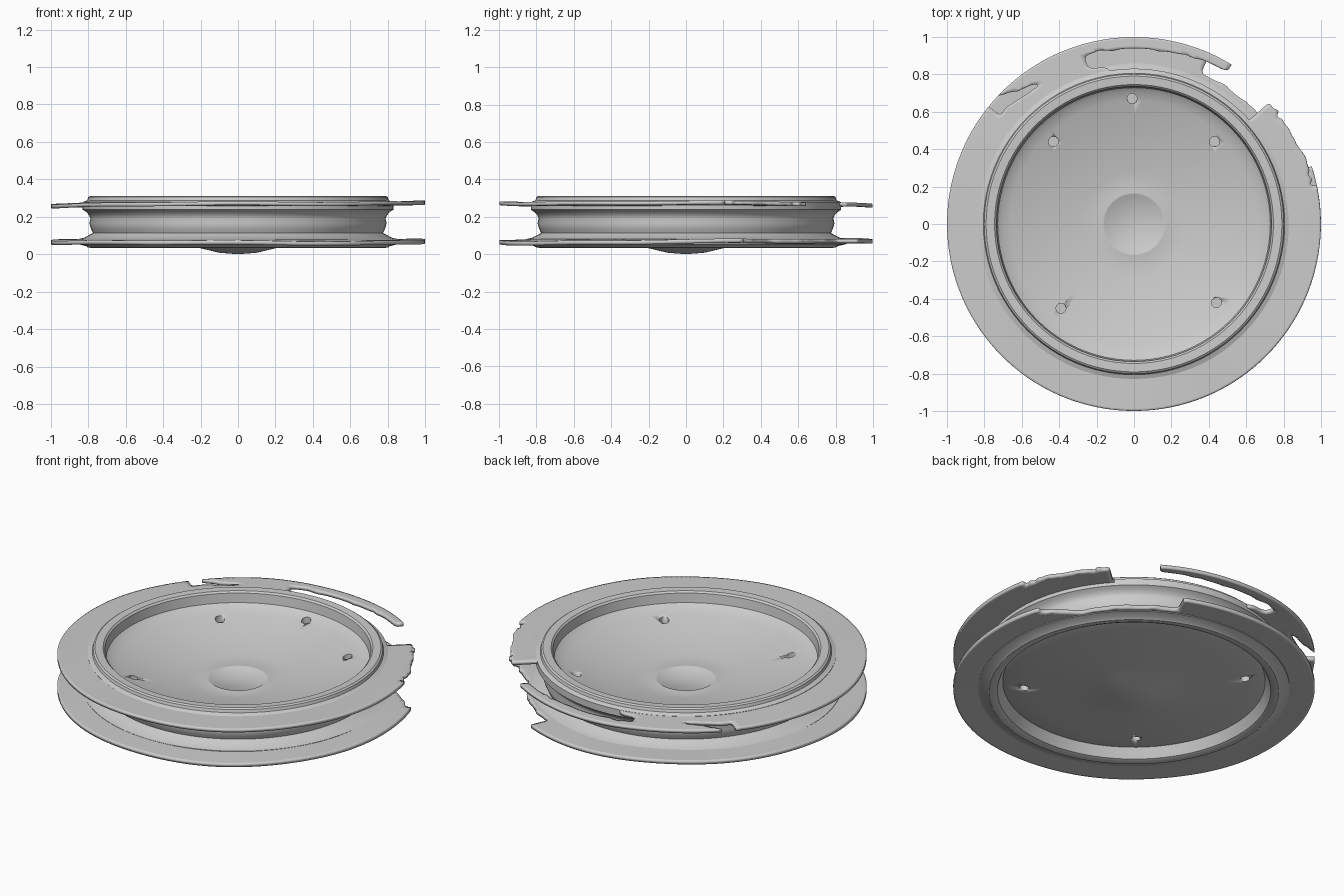
import bpy, bmesh, math, random

if "Cube" in bpy.data.objects:
    bpy.data.objects.remove(bpy.data.objects["Cube"])
random.seed(4)


def link(name, bm, angle=35):
    me = bpy.data.meshes.new(name)
    bm.to_mesh(me)
    bm.free()
    ob = bpy.data.objects.new(name, me)
    bpy.context.collection.objects.link(ob)
    bpy.context.view_layer.objects.active = ob
    for o in bpy.context.selected_objects:
        o.select_set(False)
    ob.select_set(True)
    bpy.ops.object.shade_smooth_by_angle(angle=math.radians(angle))
    return ob


def lathe(name, profile, steps=96):
    bm = bmesh.new()
    vs = [bm.verts.new((r, 0, z)) for r, z in profile]
    es = [bm.edges.new(p) for p in zip(vs, vs[1:])]
    bmesh.ops.spin(bm, geom=vs + es, cent=(0, 0, 0), axis=(0, 0, 1),
                   angle=math.tau, steps=steps)
    bmesh.ops.remove_doubles(bm, verts=bm.verts, dist=0.0005)
    bmesh.ops.recalc_face_normals(bm, faces=bm.faces)
    return link(name, bm)


def flange(name, z_in, z_out, thick, tilt, missing, n=240, rings=18):
    """Thin annular plate; cells for which missing(radius, degrees) is true are broken away."""
    bm = bmesh.new()
    r0, r1 = 0.785, 0.998
    grid = []
    for j in range(n):
        a = math.tau * j / n
        wob = 0.003 * math.sin(3 * a + 1) + 0.002 * math.sin(7 * a)
        wob += tilt[0] * math.cos(a) + tilt[1] * math.sin(a)
        row = []
        for i in range(rings + 1):
            t = i / rings
            r = r0 + (r1 - r0) * t
            row.append(bm.verts.new((r * math.cos(a), r * math.sin(a),
                                     z_in + (z_out - z_in) * t + wob * t)))
        grid.append(row)
    jag = 0
    for j in range(n):
        jag = 0.7 * jag + random.uniform(-0.008, 0.008)
        for i in range(rings):
            r = r0 + (r1 - r0) * (i + 0.5) / rings
            if missing(r + jag, 360 * (j + 0.5) / n):
                continue
            k = (j + 1) % n
            bm.faces.new((grid[j][i], grid[j][i + 1], grid[k][i + 1], grid[k][i]))
    bmesh.ops.delete(bm, geom=[v for v in bm.verts if not v.link_faces], context='VERTS')
    # soften the stair-stepped broken edges
    torn = [v for v in bm.verts if v.is_boundary
            and r0 + 0.002 < math.hypot(v.co.x, v.co.y) < r1 - 0.002]
    for _ in range(3):
        moved = {}
        for v in torn:
            near = [e.other_vert(v).co for e in v.link_edges if e.is_boundary]
            moved[v] = v.co * 0.5 + sum(near[1:], near[0].copy()) * (0.5 / len(near))
        for v, co in moved.items():
            v.co = co
    ob = link(name, bm)
    m = ob.modifiers.new("thickness", 'SOLIDIFY')
    m.thickness = thick
    m.offset = 0
    return ob


# dished disc, raised rims and grooved hub in one turned profile
top_dish = [(0, 0.112), (0.15, 0.117), (0.158, 0.123), (0.168, 0.124), (0.18, 0.121)]
top_dish += [(r, 0.114 + 0.23 * r * r) for r in (0.28, 0.38, 0.48, 0.58, 0.66, 0.705)]
rim_and_groove = [(0.728, 0.245), (0.735, 0.30), (0.745, 0.31), (0.79, 0.312), (0.80, 0.305),
                  (0.805, 0.288), (0.83, 0.278), (0.83, 0.238), (0.81, 0.225), (0.795, 0.208),
                  (0.788, 0.19), (0.794, 0.165), (0.785, 0.135), (0.775, 0.113), (0.80, 0.10),
                  (0.825, 0.087), (0.86, 0.08), (0.86, 0.055), (0.81, 0.043), (0.80, 0.035),
                  (0.775, 0.034), (0.755, 0.042), (0.725, 0.10)]
bottom_dish = [(r, 0.008 + 0.12 * r) for r in (0.70, 0.6, 0.5, 0.4, 0.3, 0.2)]
bottom_dish += [(0.1, 0.008), (0, 0.0)]
hub = lathe("dished_hub", top_dish + rim_and_groove + bottom_dish)

# blind bolt holes, sunk from above and from below
bm = bmesh.new()
holes = ((-0.01, 0.67), (-0.43, 0.44), (0.43, 0.44), (-0.39, -0.45), (0.44, -0.42))
for i, (x, y) in enumerate(holes):
    r = math.hypot(x, y)
    spots = [0.114 + 0.23 * r * r]
    if i in (1, 3, 4):
        spots.append(0.008 + 0.12 * r)
    for z in spots:
        res = bmesh.ops.create_cone(bm, cap_ends=True, segments=12, radius1=0.027,
                                    radius2=0.027, depth=0.07)
        bmesh.ops.translate(bm, verts=res["verts"], vec=(x, y, z))
cutter = link("bolt_hole_cutter", bm)
cutter.hide_render = True
cutter.hide_set(True)
cut = hub.modifiers.new("bolt_holes", 'BOOLEAN')
cut.operation = 'DIFFERENCE'
cut.object = cutter
cut.solver = 'EXACT'


# broken upper flange: open gap, a loose outer sliver, a small tear
def upper_missing(r, d):
    if 42 < d < 59:
        return r > 0.82
    if 59 <= d < 106:
        inner = 0.935 + 0.03 * max(0, (72 - d) / 13)
        return 0.82 + 0.05 * max(0, (d - 98) / 8) < r < inner
    if 124 < d < 141:
        mid = 0.935 + 0.003 * (d - 132)
        return abs(r - mid) < 0.035 * (d - 124) / 17 + 0.008
    if 12 < d <= 42:
        return r > 0.985 - 0.02 * math.sin(d * 0.9) ** 2
    return False


# broken lower flange: outer edge gone along one side
def lower_missing(r, d):
    if 18 < d < 66:
        return r > 0.88 + 0.10 * max(0, (30 - d) / 12)
    return False


flange("upper_flange", 0.268, 0.266, 0.02, (0.007, -0.003), upper_missing)
flange("lower_flange", 0.07, 0.066, 0.022, (0.0, 0.006), lower_missing)
